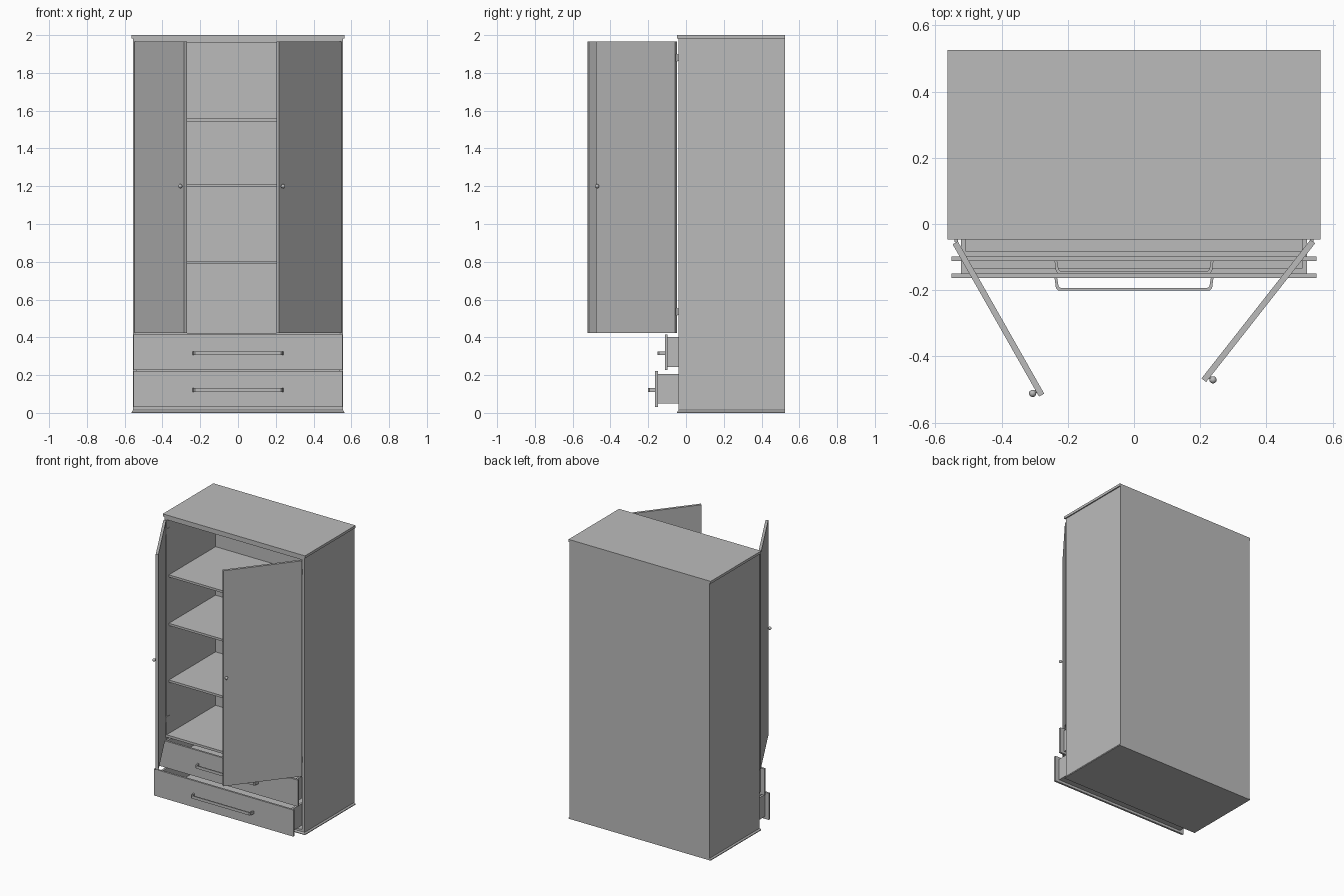
import bpy, bmesh, math
from mathutils import Vector, Matrix

cube = bpy.data.objects.get("Cube")
if cube:
    bpy.data.objects.remove(cube, do_unlink=True)

GREY = (0.5, 0.5, 0.5, 1)
mat = bpy.data.materials.new("plain grey")
mat.use_nodes = True
mat.diffuse_color = GREY
mat.node_tree.nodes["Principled BSDF"].inputs["Base Color"].default_value = GREY


def finish(name, bm, matrix=None):
    mesh = bpy.data.meshes.new(name)
    bm.to_mesh(mesh)
    bm.free()
    mesh.materials.append(mat)
    obj = bpy.data.objects.new(name, mesh)
    bpy.context.collection.objects.link(obj)
    if matrix:
        obj.matrix_world = matrix
    return obj


def box(name, x, y, z, matrix=None):
    """Box given by its (low, high) range on each axis."""
    bm = bmesh.new()
    bmesh.ops.create_cube(bm, size=1)
    for v in bm.verts:
        v.co = [r[0] if c < 0 else r[1] for c, r in zip(v.co, (x, y, z))]
    return finish(name, bm, matrix)


def smooth(obj):
    for p in obj.data.polygons:
        p.use_smooth = True


def rod(name, radius, length, matrix):
    bm = bmesh.new()
    bmesh.ops.create_cone(bm, cap_ends=True, segments=16, radius1=radius,
                          radius2=radius, depth=length)
    return finish(name, bm, matrix)


W, WALL = 0.555, 0.018            # half width, panel thickness
FRONT, BACK = -0.04, 0.525
INNER = W - WALL


# Carcass: sides, back, and flared top and base plates
for side, s in (("left", 1), ("right", -1)):
    box(side + "_side_panel", sorted((s * INNER, s * W)), (FRONT, BACK), (0.015, 1.985))
box("back_panel", (-INNER, INNER), (BACK - 0.012, BACK), (0.015, 1.985))


def lip_plate(name, z_body, z_edge):
    plate = box(name, (-W, W), (FRONT, BACK), sorted((z_body, z_edge)))
    for v in plate.data.vertices:
        if abs(v.co.z - z_edge) < 0.009:
            v.co.x *= 0.563 / W
            if v.co.y < 0:
                v.co.y = -0.047


lip_plate("top_lip", 1.982, 1.99)
box("top_plate", (-0.563, 0.563), (-0.047, BACK), (1.99, 2.0))
lip_plate("base_lip", 0.015, 0.005)
box("base_plate", (-0.563, 0.563), (-0.047, BACK), (0, 0.005))
box("top_rail", (-INNER, INNER), (FRONT, BACK - 0.012), (1.962, 1.982))
box("bottom_rail", (-INNER, INNER), (FRONT, BACK - 0.012), (0.015, 0.03))

# Cupboard floor and shelves
box("cupboard_floor", (-INNER, INNER), (FRONT, BACK - 0.012), (0.405, 0.422))
for i, z in enumerate((0.797, 1.203, 1.55)):
    box(f"shelf_{i + 1}", (-INNER, INNER), (-0.015, BACK - 0.012), (z - 0.008, z + 0.008))


# Drawers, pulled out by different amounts
def drawer(name, y, z):
    """y is the outer face of the front board, z its lower edge."""
    box(name + "_front", (-0.552, 0.552), (y, y + 0.014), (z, z + 0.19))
    near, far, low, high = y + 0.014, y + 0.52, z + 0.018, z + 0.175
    for label, s in (("left", 1), ("right", -1)):
        box(f"{name}_{label}_wall", sorted((s * 0.507, s * 0.522)), (near, far), (low, high))
    box(name + "_inner_front", (-0.507, 0.507), (near, near + 0.015), (low, high))
    box(name + "_back_wall", (-0.507, 0.507), (far - 0.015, far), (low, high))
    box(name + "_bottom", (-0.507, 0.507), (near, far), (low, low + 0.01))
    # Bent bar handle, extruded from a flat outline
    outer = [(0.24, 0), (0.236, -0.03), (0.228, -0.038)]
    inner = [(0.222, -0.03), (0.228, -0.025), (0.232, 0)]
    outline = outer + [(-px, py) for px, py in reversed(outer)]
    outline += [(-px, py) for px, py in reversed(inner)] + inner
    bm = bmesh.new()
    face = bm.faces.new([bm.verts.new((px, y + py, z + 0.08)) for px, py in outline])
    ext = bmesh.ops.extrude_face_region(bm, geom=[face])
    bmesh.ops.translate(bm, vec=(0, 0, 0.02),
                        verts=[g for g in ext["geom"] if isinstance(g, bmesh.types.BMVert)])
    bmesh.ops.recalc_face_normals(bm, faces=bm.faces)
    finish(name + "_handle", bm)


drawer("upper_drawer", -0.112, 0.226)
drawer("lower_drawer", -0.163, 0.031)


# Open doors: local x runs from hinge to free edge, local y is thickness
def door(side, hinge, tip):
    a, b = Vector(hinge), Vector(tip)
    d = b - a
    length = d.length
    place = Matrix.Translation((a.x, a.y, 0)) @ Matrix.Rotation(math.atan2(d.y, d.x), 4, "Z")
    out = -1 if side == "right" else 1
    box(side + "_door", (0, length), (-0.009, 0.009), (0.422, 1.965), place)
    # Knob on the outer face
    spot = place @ Matrix.Translation((length - 0.018, out * 0.021, 1.2))
    bm = bmesh.new()
    bmesh.ops.create_uvsphere(bm, u_segments=16, v_segments=10, radius=0.011)
    smooth(finish(side + "_door_knob", bm, spot))
    stem = place @ Matrix.Translation((length - 0.018, out * 0.011, 1.2))
    rod(side + "_knob_stem", 0.005, 0.012, stem @ Matrix.Rotation(math.pi / 2, 4, "X"))
    # Hinges
    s = 1 if a.x > 0 else -1
    for label, z in (("lower", 0.535), ("upper", 1.88)):
        rod(f"{side}_{label}_hinge_pin", 0.006, 0.04,
            Matrix.Translation((s * 0.537, -0.05, z)))
        box(f"{side}_{label}_hinge_leaf", sorted((s * 0.534, s * 0.538)),
            (-0.05, -0.01), (z - 0.018, z + 0.018))


door("right", (-0.54, -0.057), (-0.279, -0.517))
door("left", (0.54, -0.053), (0.211, -0.472))
